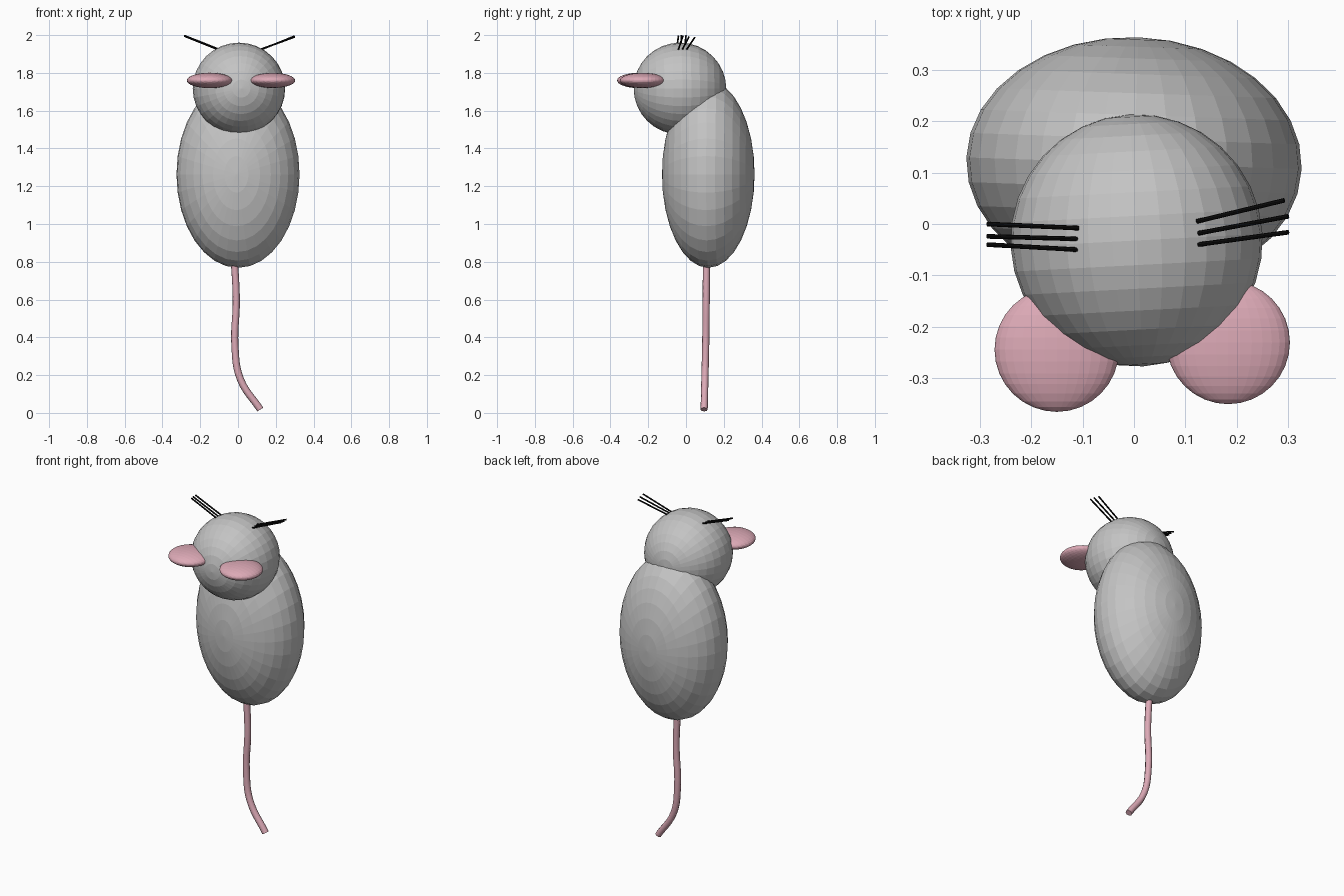
import bpy
from math import radians
from mathutils import Vector

cube = bpy.data.objects.get("Cube")
if cube:
    bpy.data.objects.remove(cube, do_unlink=True)


def material(name, rgb):
    mat = bpy.data.materials.new(name)
    mat.use_nodes = True
    mat.diffuse_color = (*rgb, 1)
    mat.node_tree.nodes["Principled BSDF"].inputs["Base Color"].default_value = (*rgb, 1)
    return mat


grey = material("fur grey", (0.55, 0.55, 0.55))
pink = material("skin pink", (0.72, 0.40, 0.47))
black = material("whisker black", (0.004, 0.004, 0.004))


def ellipsoid(name, center, radii, mat, turn=0):
    """Faceted sphere with its poles on the front and back; radii are x, y, z."""
    rx, ry, rz = radii
    bpy.ops.mesh.primitive_uv_sphere_add(
        segments=32, ring_count=16, radius=1, location=center,
        rotation=(radians(90), 0, radians(turn)))
    obj = bpy.context.object
    obj.name = name
    obj.scale = (rx, rz, ry)
    obj.data.materials.append(mat)
    return obj


def tube(name, points, radius, mat, sides=2, smooth=False):
    """Capped tube along a path."""
    curve = bpy.data.curves.new(name, "CURVE")
    curve.dimensions = "3D"
    curve.bevel_depth = radius
    curve.bevel_resolution = sides
    curve.use_fill_caps = True
    curve.resolution_u = 6
    spline = curve.splines.new("BEZIER" if smooth else "POLY")
    if smooth:
        spline.bezier_points.add(len(points) - 1)
        for p, co in zip(spline.bezier_points, points):
            p.co = co
            p.handle_left_type = p.handle_right_type = "AUTO"
    else:
        spline.points.add(len(points) - 1)
        for p, co in zip(spline.points, points):
            p.co = (*co, 1)
            spline.use_smooth = False
    obj = bpy.data.objects.new(name, curve)
    bpy.context.collection.objects.link(obj)
    curve.materials.append(mat)
    # Turn the path into a mesh
    bpy.ops.object.select_all(action="DESELECT")
    obj.select_set(True)
    bpy.context.view_layer.objects.active = obj
    bpy.ops.object.convert(target="MESH")
    return bpy.context.object


# Body and head
ellipsoid("body", (0, 0.118, 1.263), (0.326, 0.245, 0.495), grey, -2)
ellipsoid("head", (0.005, -0.032, 1.717), (0.245, 0.245, 0.243), grey, 3)

# Flat round ears
ellipsoid("right_ear", (-0.15, -0.244, 1.76), (0.121, 0.121, 0.041), pink)
ellipsoid("left_ear", (0.183, -0.23, 1.76), (0.12, 0.12, 0.04), pink)

# Tail hanging down and curling to the side
tail = [(-0.02, 0.108, 0.82), (-0.009, 0.107, 0.6), (-0.016, 0.104, 0.35),
        (0.012, 0.1, 0.18), (0.118, 0.096, 0.018)]
tube("tail", tail, 0.019, pink, smooth=True)

# Whiskers, three fanned on each side: root, tip
right = [((-0.108, -0.008, 1.928), (-0.285, 0.0, 1.998)),
         ((-0.11, -0.029, 1.926), (-0.285, -0.024, 1.998)),
         ((-0.108, -0.05, 1.924), (-0.285, -0.04, 1.995))]
left = [((0.122, 0.005, 1.926), (0.292, 0.046, 1.987)),
        ((0.125, -0.018, 1.926), (0.3, 0.015, 1.99)),
        ((0.125, -0.04, 1.924), (0.3, -0.016, 1.995))]
for side, whiskers in (("right", right), ("left", left)):
    for i, (root, tip) in enumerate(whiskers, 1):
        tube(f"{side}_whisker_{i}", [Vector(root), Vector(tip)], 0.0045, black)
